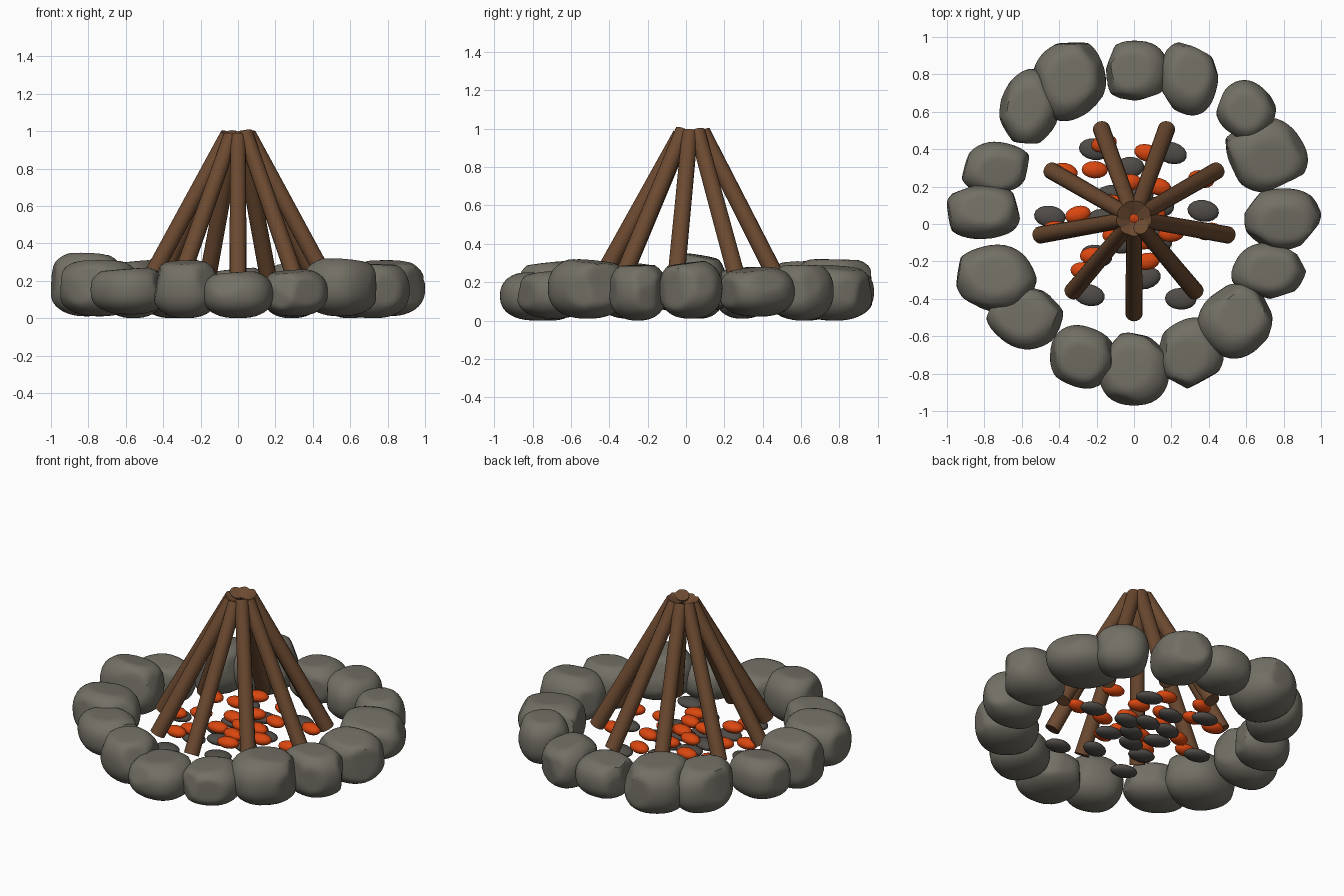
import bpy, bmesh, math, random
from mathutils import Vector, Matrix

default_cube = bpy.data.objects.get("Cube")
if default_cube:
    bpy.data.objects.remove(default_cube, do_unlink=True)

random.seed(7)


def make_material(name, colour):
    material = bpy.data.materials.new(name)
    material.use_nodes = True
    material.diffuse_color = (*colour, 1)
    shader = material.node_tree.nodes["Principled BSDF"]
    shader.inputs["Base Color"].default_value = (*colour, 1)
    shader.inputs["Roughness"].default_value = 0.9
    return material


stone_grey = make_material("stone grey", (0.17, 0.16, 0.13))
bark_brown = make_material("bark brown", (0.15, 0.068, 0.03))
ember_orange = make_material("ember orange", (0.7, 0.062, 0.005))
coal_grey = make_material("coal grey", (0.08, 0.072, 0.064))


def finish(name, bm, material, angle):
    mesh = bpy.data.meshes.new(name)
    bmesh.ops.recalc_face_normals(bm, faces=bm.faces)
    bm.to_mesh(mesh)
    bm.free()
    mesh.materials.append(material)
    obj = bpy.data.objects.new(name, mesh)
    bpy.context.collection.objects.link(obj)
    bpy.ops.object.select_all(action="DESELECT")
    obj.select_set(True)
    bpy.context.view_layer.objects.active = obj
    bpy.ops.object.shade_smooth_by_angle(angle=math.radians(angle))
    return obj


def fit_axis(verts, axis, low, high):
    """Stretch the vertices to fill the given span along one axis."""
    values = [v.co[axis] for v in verts]
    start, span = min(values), max(values) - min(values)
    for v in verts:
        v.co[axis] = low + (v.co[axis] - start) / span * (high - low)


def flatten(verts, normal, keep):
    """Press everything beyond a share of the depth onto a flat facet."""
    depth = max(v.co.dot(normal) for v in verts) * keep
    for v in verts:
        excess = v.co.dot(normal) - depth
        if excess > 0:
            v.co -= normal * excess * 0.9


def add_stone(name, x_span, y_span, z_span):
    bm = bmesh.new()
    bmesh.ops.create_icosphere(bm, subdivisions=4, radius=1)
    middle = Vector((sum(x_span), sum(y_span), 0)) / 2
    turn = Matrix.Rotation(math.atan2(middle.y, middle.x), 3, "Z")
    # Rounded body, a little longer around the ring than across it
    for v in bm.verts:
        norm = sum(abs(c) ** 2.4 for c in v.co) ** (1 / 2.4)
        v.co = turn @ (Vector((v.co.x, v.co.y * 1.08, v.co.z)) / norm)
    # Worn facets around the sides and a gently tilted flat top
    for i in range(6):
        around = random.uniform(0, math.tau)
        side = Vector((math.cos(around), math.sin(around), random.uniform(-0.1, 0.35)))
        flatten(bm.verts, side.normalized(), random.uniform(0.86, 0.94))
    top = Vector((random.uniform(-0.15, 0.15), random.uniform(-0.15, 0.15), 1))
    flatten(bm.verts, top.normalized(), 0.86)
    for axis, span in enumerate((x_span, y_span, z_span)):
        fit_axis(bm.verts, axis, *span)
    finish(name, bm, stone_grey, 35)


# Ring of stones: x from, x to, y from, y to, top height
stones = [
    (0.59, 1, -0.14, 0.19, 0.31), (0.52, 0.92, -0.4, -0.1, 0.29),
    (0.34, 0.74, -0.72, -0.32, 0.32), (0.13, 0.48, -0.88, -0.5, 0.26),
    (-0.19, 0.19, -0.97, -0.58, 0.25), (-0.45, -0.11, -0.88, -0.54, 0.31),
    (-0.79, -0.38, -0.67, -0.33, 0.27), (-0.95, -0.52, -0.47, -0.11, 0.31),
    (-1, -0.61, -0.08, 0.21, 0.35), (-0.92, -0.56, 0.15, 0.44, 0.28),
    (-0.72, -0.4, 0.43, 0.83, 0.31), (-0.54, -0.15, 0.55, 0.97, 0.32),
    (-0.15, 0.18, 0.66, 0.98, 0.27), (0.13, 0.45, 0.58, 0.97, 0.29),
    (0.44, 0.76, 0.44, 0.77, 0.29), (0.49, 0.93, 0.17, 0.57, 0.28),
]
for number, (x0, x1, y0, y1, top) in enumerate(stones):
    add_stone(f"ring_stone_{number + 1}", (x0, x1), (y0, y1), (random.choice((0, 0.01, 0.02)), top))


def add_log(name, angle, tip_height):
    outward = Vector((math.cos(angle), math.sin(angle), 0))
    centre = Vector((0, 0.03, 0))
    foot = centre + outward * 0.51 + Vector((0, 0, 0.15))
    tip = centre + outward * 0.058 + Vector((0, 0, tip_height))
    axis = tip - foot
    bm = bmesh.new()
    bmesh.ops.create_cone(bm, cap_ends=True, segments=16, radius1=0.046,
                          radius2=0.042, depth=axis.length)
    place = Matrix.Translation((foot + tip) / 2) @ axis.to_track_quat("Z", "Y").to_matrix().to_4x4()
    bmesh.ops.transform(bm, matrix=place, verts=bm.verts)
    finish(name, bm, bark_brown, 40)


# Nine logs leaning together, uneven at the tips
tip_heights = [0.97, 0.99, 0.98, 0.985, 0.985, 0.985, 0.985, 0.975, 0.97]
for i, tip_height in enumerate(tip_heights):
    add_log(f"leaning_log_{i + 1}", math.tau * i / len(tip_heights) - math.pi / 2, tip_height)


def add_pebble(name, x, y, z, size, material):
    bm = bmesh.new()
    bmesh.ops.create_uvsphere(bm, u_segments=16, v_segments=10, radius=1)
    place = (Matrix.Translation((x, y, z))
             @ Matrix.Rotation(random.uniform(-0.3, 0.3), 4, "Z")
             @ Matrix.Diagonal((*size, 1)))
    bmesh.ops.transform(bm, matrix=place, verts=bm.verts)
    finish(name, bm, material, 60)


# Flat dark coals under the logs
coals = [
    (-0.21, 0.4), (0.2, 0.38), (-0.03, 0.3), (-0.45, 0.04), (-0.24, -0.38),
    (0.25, -0.4), (0.06, -0.29), (-0.13, 0.15), (0.37, 0.07), (-0.2, -0.17),
    (0.02, 0), (0.13, 0.09), (-0.06, -0.1), (0.12, -0.09), (-0.16, 0.02), (0.02, 0.15),
]
for number, (x, y) in enumerate(coals):
    add_pebble(f"coal_{number + 1}", x, y, 0.085, (0.085, 0.058, 0.03), coal_grey)

# Glowing embers lying on the coals
embers = [
    (-0.21, 0.29), (0.07, 0.38), (-0.3, 0.05), (0.2, -0.05), (0.07, -0.2),
    (0.13, 0.2), (-0.03, 0.22), (0.36, 0.24), (0.4, -0.04), (-0.42, -0.03),
    (-0.27, -0.25), (-0.22, -0.17), (-0.16, 0.43), (0, 0.04), (-0.37, 0.28),
    (-0.1, -0.06), (0.1, 0.06), (0.03, -0.09), (-0.11, 0.11),
]
for number, (x, y) in enumerate(embers):
    add_pebble(f"ember_{number + 1}", x, y, 0.14, (0.07, 0.046, 0.034), ember_orange)
